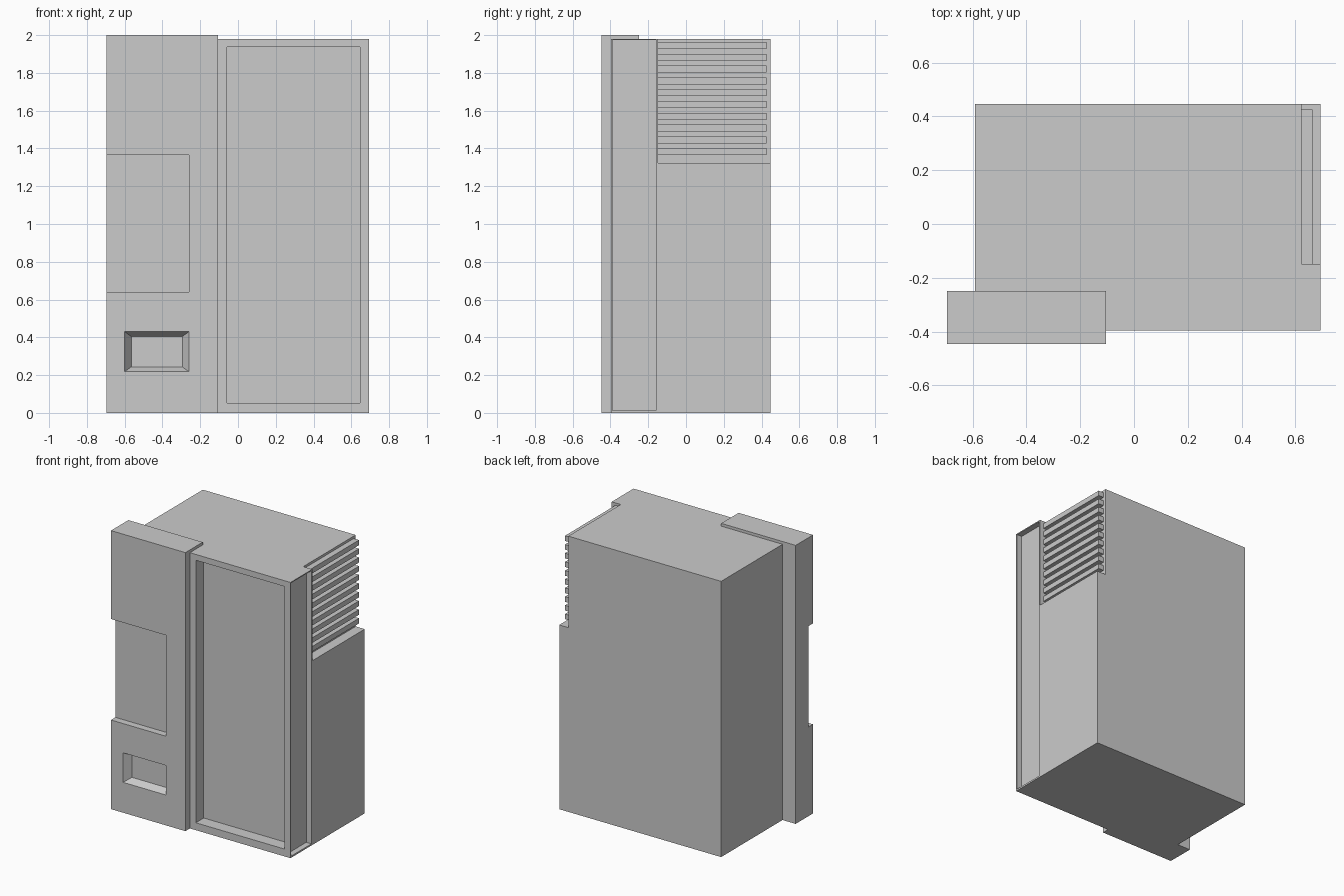
import bpy, bmesh

if "Cube" in bpy.data.objects:
    bpy.data.objects.remove(bpy.data.objects["Cube"])


def loft(name, ring_a, ring_b):
    """Closed solid between two matching four-point rings."""
    bm = bmesh.new()
    a = [bm.verts.new(p) for p in ring_a]
    b = [bm.verts.new(p) for p in ring_b]
    bm.faces.new(a)
    bm.faces.new(b)
    for i in range(4):
        j = (i + 1) % 4
        bm.faces.new((a[i], a[j], b[j], b[i]))
    bmesh.ops.recalc_face_normals(bm, faces=bm.faces)
    mesh = bpy.data.meshes.new(name)
    bm.to_mesh(mesh)
    bm.free()
    obj = bpy.data.objects.new(name, mesh)
    bpy.context.collection.objects.link(obj)
    return obj


def rect(x0, x1, z0, z1, y):
    return [(x0, y, z0), (x1, y, z0), (x1, y, z1), (x0, y, z1)]


def box(name, x0, x1, y0, y1, z0, z1):
    return loft(name, rect(x0, x1, z0, z1, y0), rect(x0, x1, z0, z1, y1))


def cut(target, cutter):
    mod = target.modifiers.new("cut", 'BOOLEAN')
    mod.operation = 'DIFFERENCE'
    mod.solver = 'EXACT'
    mod.object = cutter
    bpy.context.view_layer.objects.active = target
    bpy.ops.object.modifier_apply(modifier=mod.name)
    bpy.data.objects.remove(cutter)


# Cabinet with front window, side channel and vent notch
cabinet = box("cabinet", -0.592, 0.694, -0.396, 0.447, 0, 1.98)
cut(cabinet, box("window_cutter", -0.058, 0.645, -0.6, -0.306, 0.053, 1.938))
cut(cabinet, box("channel_cutter", 0.653, 0.9, -0.388, -0.158, 0.012, 1.973))
cut(cabinet, box("vent_cutter", 0.622, 0.9, -0.148, 0.6, 1.323, 2.2))

# Control panel with display recess open on the left
panel = box("control_panel", -0.696, -0.105, -0.447, -0.25, 0, 2.0)
cut(panel, box("display_cutter", -0.9, -0.26, -0.6, -0.397, 0.64, 1.365))

# Tapered tray pocket: slope runs through the front face
x0, x1, z0, z1 = -0.6, -0.26, 0.218, 0.43
s, d, front = 0.035, 0.05, -0.447
tz = 0.026
cut(panel, loft("tray_cutter",
                rect(x0 - s, x1 + s, z0 - tz, z1 + tz, front - d),
                rect(x0 + s, x1 - s, z0 + tz, z1 - tz, front + d)))

# Vent slats
for i in range(10):
    top = 1.963 - i * 0.0624
    box(f"vent_slat_{i + 1}", 0.61, 0.664, -0.15, 0.425, top - 0.037, top)
